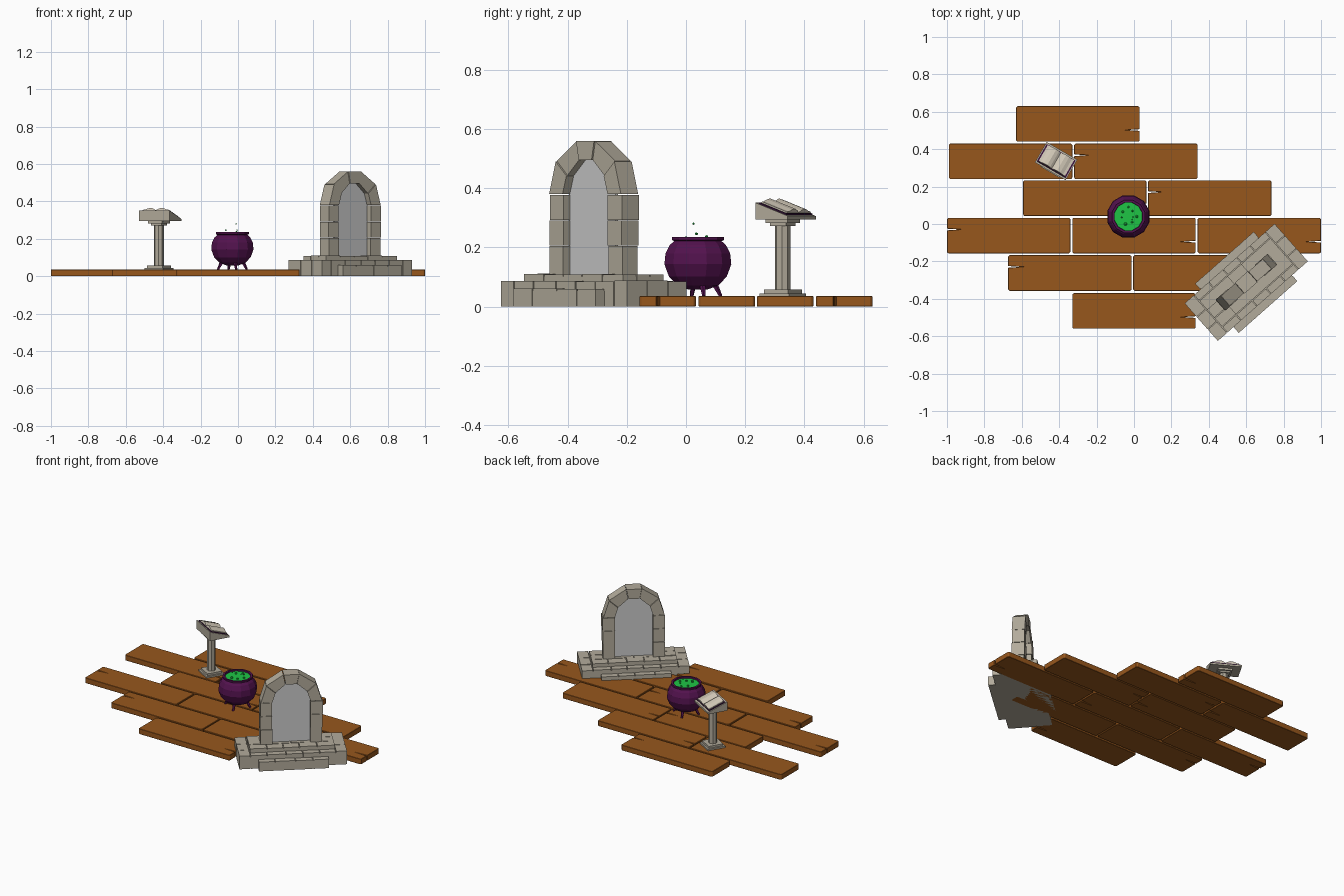
import bpy, bmesh, random
from math import sin, cos, pi, radians
from mathutils import Matrix, Vector

if "Cube" in bpy.data.objects:
    bpy.data.objects.remove(bpy.data.objects["Cube"])

random.seed(4)


def material(name, rgb):
    m = bpy.data.materials.new(name)
    m.diffuse_color = (*rgb, 1)
    m.use_nodes = True
    m.node_tree.nodes["Principled BSDF"].inputs["Base Color"].default_value = m.diffuse_color
    return m


WOOD = material("wood", (0.31, 0.095, 0.012))
STONE = material("stone", (0.45, 0.41, 0.33))
IRON = material("purple_iron", (0.085, 0.006, 0.075))
GREEN = material("potion_green", (0.013, 0.56, 0.06))
PAPER = material("paper", (0.62, 0.56, 0.46))
COVER = material("book_cover", (0.045, 0.008, 0.05))


def prism(bm, pts, z0, z1, mat=Matrix(), top=1.0):
    """Extrude a flat outline from z0 to z1, optionally tapering the top."""
    lo = [bm.verts.new(mat @ Vector((x, y, z0))) for x, y in pts]
    hi = [bm.verts.new(mat @ Vector((x * top, y * top, z1))) for x, y in pts]
    bm.faces.new(lo[::-1])
    bm.faces.new(hi)
    for i in range(len(pts)):
        j = (i + 1) % len(pts)
        bm.faces.new((lo[i], lo[j], hi[j], hi[i]))


def rect(x0, x1, y0, y1):
    return [(x0, y0), (x1, y0), (x1, y1), (x0, y1)]


def ngon(n, r, start=0.0):
    return [(r * cos(start + 2 * pi * i / n), r * sin(start + 2 * pi * i / n)) for i in range(n)]


def finish(bm, name, mat=None):
    bmesh.ops.recalc_face_normals(bm, faces=bm.faces[:])
    me = bpy.data.meshes.new(name)
    bm.to_mesh(me)
    bm.free()
    ob = bpy.data.objects.new(name, me)
    bpy.context.collection.objects.link(ob)
    if mat:
        me.materials.append(mat)
    return ob


def place(x, y, z=0, deg=0):
    return Matrix.Translation((x, y, z)) @ Matrix.Rotation(radians(deg), 4, 'Z')


# --- Floor planks: one outline with a split in its end, turned either way
L, W, C = 0.33, 0.095, 0.007
plank = [(-L + C, -W), (L - C, -W), (L, -W + C), (L, -0.037), (L - 0.065, -0.033), (L - 0.045, -0.031),
         (L, -0.028), (L, W - C), (L - C, W), (-L + C, W), (-L, W - C), (-L, -W + C)]
planks = [(-0.30, 0.535, 0), (-0.66, 0.335, 0), (0.01, 0.335, 180), (-0.263, 0.138, 0), (0.405, 0.138, 180),
          (-0.67, -0.062, 180), (0.0, -0.062, 0), (0.67, -0.062, 0),
          (-0.343, -0.262, 180), (0.325, -0.262, 0), (0.0, -0.465, 0)]
for i, (x, y, a) in enumerate(planks):
    bm = bmesh.new()
    prism(bm, plank, 0, 0.035, place(x, y, 0, a))
    ob = finish(bm, f"floor_plank_{i + 1}", WOOD)
    bev = ob.modifiers.new("edge", 'BEVEL')
    bev.width, bev.segments, bev.limit_method = 0.002, 1, 'ANGLE'

# --- Portal platform: core slab, border blocks and a low step on each side
P = place(0.6, -0.312, 0, 41.5)
G = 0.002


def block_row(bm, a0, a1, b0, b1, n, z0, z1, along_u=True):
    """Row of n stone blocks with slightly uneven joints and faces."""
    cuts = [a0 + (a1 - a0) * i / n for i in range(n + 1)]
    for i in range(1, n):
        cuts[i] += random.uniform(-0.012, 0.012)
    for c0, c1 in zip(cuts, cuts[1:]):
        r = (c0 + G, c1 - G, b0 + G, b1 - G) if along_u else (b0 + G, b1 - G, c0 + G, c1 - G)
        prism(bm, rect(*r), z0, z1 + random.uniform(-0.002, 0.001), P)


bm = bmesh.new()
prism(bm, rect(-0.316, 0.316, -0.130, 0.130), 0, 0.076, P)
prism(bm, rect(-0.252, 0.252, -0.09, 0.09), 0.0, 0.102, P)
prism(bm, rect(-0.206, 0.206, -0.174, 0.174), 0, 0.053, P)
finish(bm, "platform_core", STONE)

bm = bmesh.new()
for s in (-1, 1):
    a, b = sorted((s * 0.255, s * 0.323))
    block_row(bm, -0.136, 0.136, a, b, 3, 0, 0.087, False)
    a, b = sorted((s * 0.093, s * 0.136))
    block_row(bm, -0.255, 0.255, a, b, 5, 0, 0.087)
    a, b = sorted((s * 0.136, s * 0.178))
    block_row(bm, -0.211, 0.211, a, b, 4, 0, 0.06)
for k, n in enumerate((5, 4, 5)):
    v = -0.093 + k * 0.062
    block_row(bm, -0.255, 0.255, v, v + 0.062, n, 0.08, 0.11)
finish(bm, "platform_blocks", STONE)

# --- Arch: stacked pillar blocks and five wedge stones
UP = P @ Matrix.Rotation(radians(90), 4, 'X')   # outline x = along wall, y = height
bm = bmesh.new()
hs = [0.108, 0.205, 0.292, 0.378]
for s in (-1, 1):
    for i in range(3):
        w = random.uniform(-0.003, 0.003)
        d = 0.036 + random.uniform(-0.002, 0.003)
        a, b = sorted((s * 0.114, s * (0.185 + w)))
        prism(bm, rect(a, b, hs[i] + 0.001, hs[i + 1] - 0.001), -d, d, UP)
finish(bm, "arch_pillars", STONE)

outer = [(0.184, 0.38), (0.150, 0.492), (0.047, 0.56)]
inner = [(0.114, 0.38), (0.094, 0.442), (0.034, 0.495)]
outer += [(-x, z) for x, z in outer[::-1]]
inner += [(-x, z) for x, z in inner[::-1]]
bm = bmesh.new()
for i in range(5):
    q = [outer[i], outer[i + 1], inner[i + 1], inner[i]]
    c = sum((Vector(p) for p in q), Vector((0, 0))) / 4
    q = [tuple(c + (Vector(p) - c) * 0.975) for p in q]
    d = 0.036 + (0.003 if i % 2 == 0 else -0.001)
    prism(bm, q, -d, d, UP)
finish(bm, "arch_wedge_stones", STONE)

# --- Portal pane
bm = bmesh.new()
pane = [(0.118, 0.105), (0.118, 0.38), (0.098, 0.445), (0.037, 0.50)]
prism(bm, pane + [(-x, z) for x, z in pane[::-1]], -0.006, 0.006, UP)
finish(bm, "portal_pane")

# --- Cauldron: lathed pot with rim and open mouth
K = place(-0.03, 0.04)
N = 12
profile = [(0.035, 0.058), (0.072, 0.072), (0.101, 0.101), (0.117, 0.143), (0.113, 0.180), (0.098, 0.208),
           (0.083, 0.221), (0.091, 0.225), (0.091, 0.235), (0.078, 0.235), (0.074, 0.210)]
bm = bmesh.new()
rings = [[bm.verts.new(K @ Vector((x, y, z))) for x, y in ngon(N, r, pi / N)] for r, z in profile]
for a, b in zip(rings, rings[1:]):
    for i in range(N):
        j = (i + 1) % N
        bm.faces.new((a[i], a[j], b[j], b[i]))
bm.faces.new(rings[0][::-1])
bm.faces.new(rings[-1])
finish(bm, "cauldron_pot", IRON)

# four splayed legs
bm = bmesh.new()
for k in range(4):
    t = radians(15 + 90 * k)
    foot = Vector((0.080 * cos(t), 0.080 * sin(t), 0.035))
    head = Vector((0.052 * cos(t), 0.052 * sin(t), 0.088))
    q = (head - foot).to_track_quat('Z', 'Y').to_matrix().to_4x4()
    prism(bm, ngon(5, 0.006), 0, (head - foot).length, K @ Matrix.Translation(foot) @ q, 2.0)
finish(bm, "cauldron_legs", IRON)

# potion and its bubbles
bm = bmesh.new()
prism(bm, ngon(N, 0.077, pi / N), 0.212, 0.226, K)
finish(bm, "potion", GREEN)
bm = bmesh.new()
bubbles = [(0.02, -0.015, 0.28, 0.004), (-0.035, -0.005, 0.246, 0.005), (0.022, 0.03, 0.236, 0.006),
           (-0.03, 0.025, 0.228, 0.008), (0.045, 0.0, 0.228, 0.008), (-0.015, -0.04, 0.228, 0.010),
           (0.02, -0.03, 0.228, 0.007), (0.0, 0.05, 0.228, 0.006), (0.025, -0.003, 0.246, 0.004)]
for x, y, z, r in bubbles:
    bmesh.ops.create_icosphere(bm, subdivisions=1, radius=r, matrix=K @ Matrix.Translation((x, y, z)))
finish(bm, "potion_bubbles", GREEN)

# --- Lectern: stepped base, eight-sided column, cap and wedge desk
T = place(-0.422, 0.327, 0, -30)
bm = bmesh.new()
for h, z0, z1 in ((0.057, 0.034, 0.045), (0.047, 0.045, 0.058), (0.032, 0.272, 0.282), (0.043, 0.282, 0.296)):
    prism(bm, rect(-h, h, -h, h), z0, z1, T)
prism(bm, ngon(8, 0.026, pi / 8), 0.056, 0.275, T)
finish(bm, "lectern_stand", STONE)

bm = bmesh.new()
SIDE = T @ Matrix(((0, 0, 1, 0), (1, 0, 0, 0), (0, 1, 0, 0), (0, 0, 0, 1)))   # outline in depth/height
prism(bm, [(-0.052, 0.294), (0.074, 0.294), (0.074, 0.306), (-0.052, 0.351)], -0.095, 0.095, SIDE)
finish(bm, "lectern_desk", STONE)

# --- Open book lying on the slope
B = T @ Matrix.Translation((0, 0.011, 0.329)) @ Matrix.Rotation(radians(-19.6), 4, 'X')
bm = bmesh.new()
prism(bm, rect(-0.089, 0.089, -0.056, 0.056), -0.001, 0.004, B)
finish(bm, "book_cover", COVER)
half = [(0.0, 0.006), (0.012, 0.014), (0.030, 0.020), (0.050, 0.017), (0.068, 0.010), (0.081, 0.009), (0.081, 0.003)]
pages = [(-x, z) for x, z in half[:0:-1]] + half
bm = bmesh.new()
prism(bm, pages, -0.052, 0.052, B @ Matrix.Rotation(radians(90), 4, 'X'))
finish(bm, "book_pages", PAPER)
